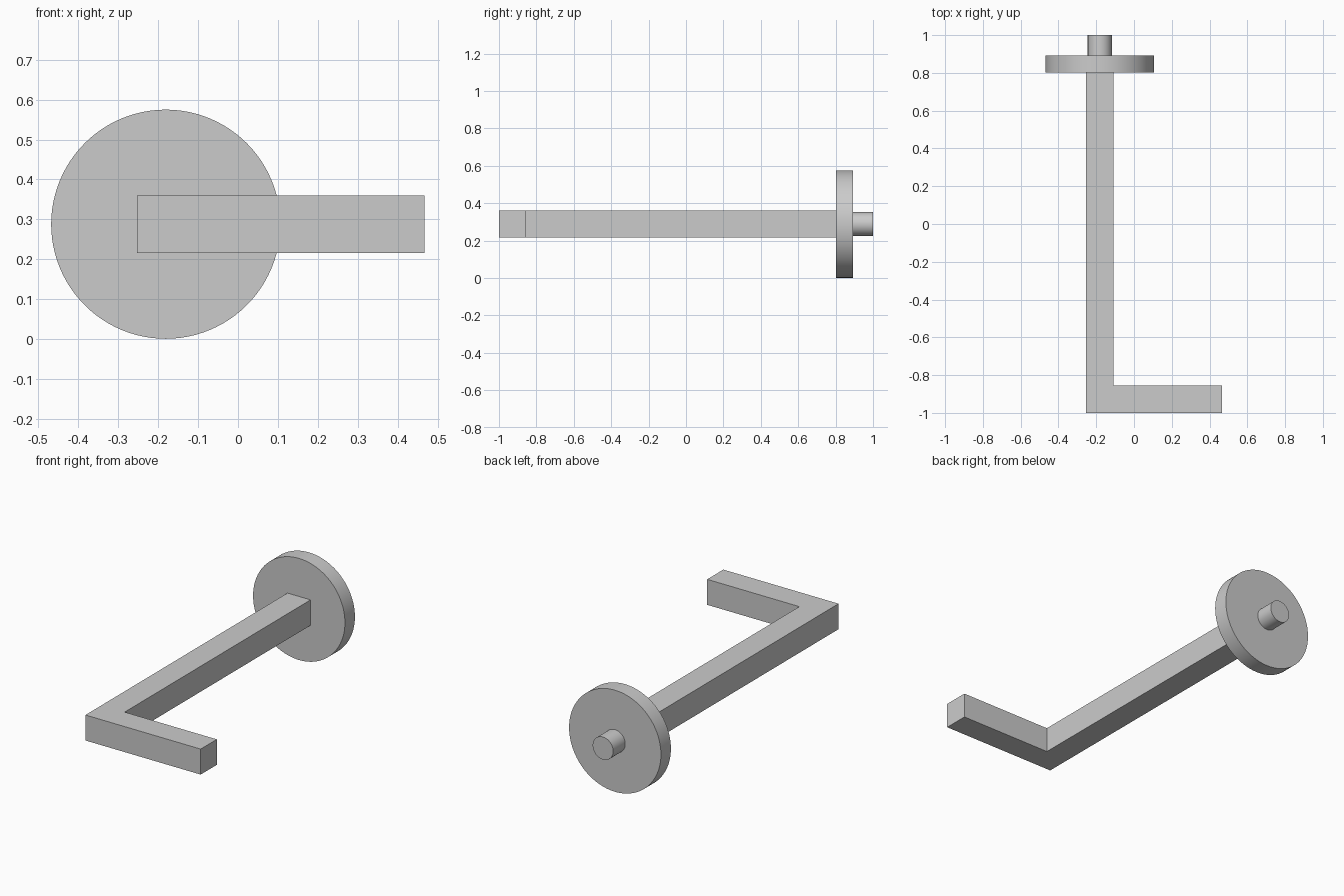
import bpy, bmesh, math

if "Cube" in bpy.data.objects:
    bpy.data.objects.remove(bpy.data.objects["Cube"])

AXIS_X, AXIS_Z = -0.181, 0.288   # shared centre line of bar, disc and pin
HALF = 0.072                     # half thickness of the square bar


def cylinder(name, radius, y0, y1, sides=96):
    bpy.ops.mesh.primitive_cylinder_add(
        vertices=sides, radius=radius, depth=y1 - y0,
        location=(AXIS_X, (y0 + y1) / 2, AXIS_Z), rotation=(math.pi / 2, 0, 0))
    ob = bpy.context.object
    ob.name = name
    bpy.ops.object.shade_smooth_by_angle(angle=math.radians(30))
    return ob


# L-shaped square bar: plan outline extruded upwards
left, right, tip = AXIS_X - HALF, AXIS_X + HALF, 0.467
outline = [(left, -1), (tip, -1), (tip, -1 + 2 * HALF),
           (right, -1 + 2 * HALF), (right, 0.803), (left, 0.803)]
bm = bmesh.new()
face = bm.faces.new([bm.verts.new((x, y, AXIS_Z - HALF)) for x, y in outline])
ext = bmesh.ops.extrude_face_region(bm, geom=[face])
bmesh.ops.translate(bm, vec=(0, 0, 2 * HALF),
                    verts=[g for g in ext["geom"] if isinstance(g, bmesh.types.BMVert)])
bmesh.ops.recalc_face_normals(bm, faces=bm.faces)
mesh = bpy.data.meshes.new("bent_bar")
bm.to_mesh(mesh)
bm.free()
bpy.context.collection.objects.link(bpy.data.objects.new("bent_bar", mesh))

# Round wall plate and mounting pin
cylinder("wall_plate", 0.287, 0.803, 0.892)
cylinder("mounting_pin", 0.064, 0.892, 1.0, 64)
